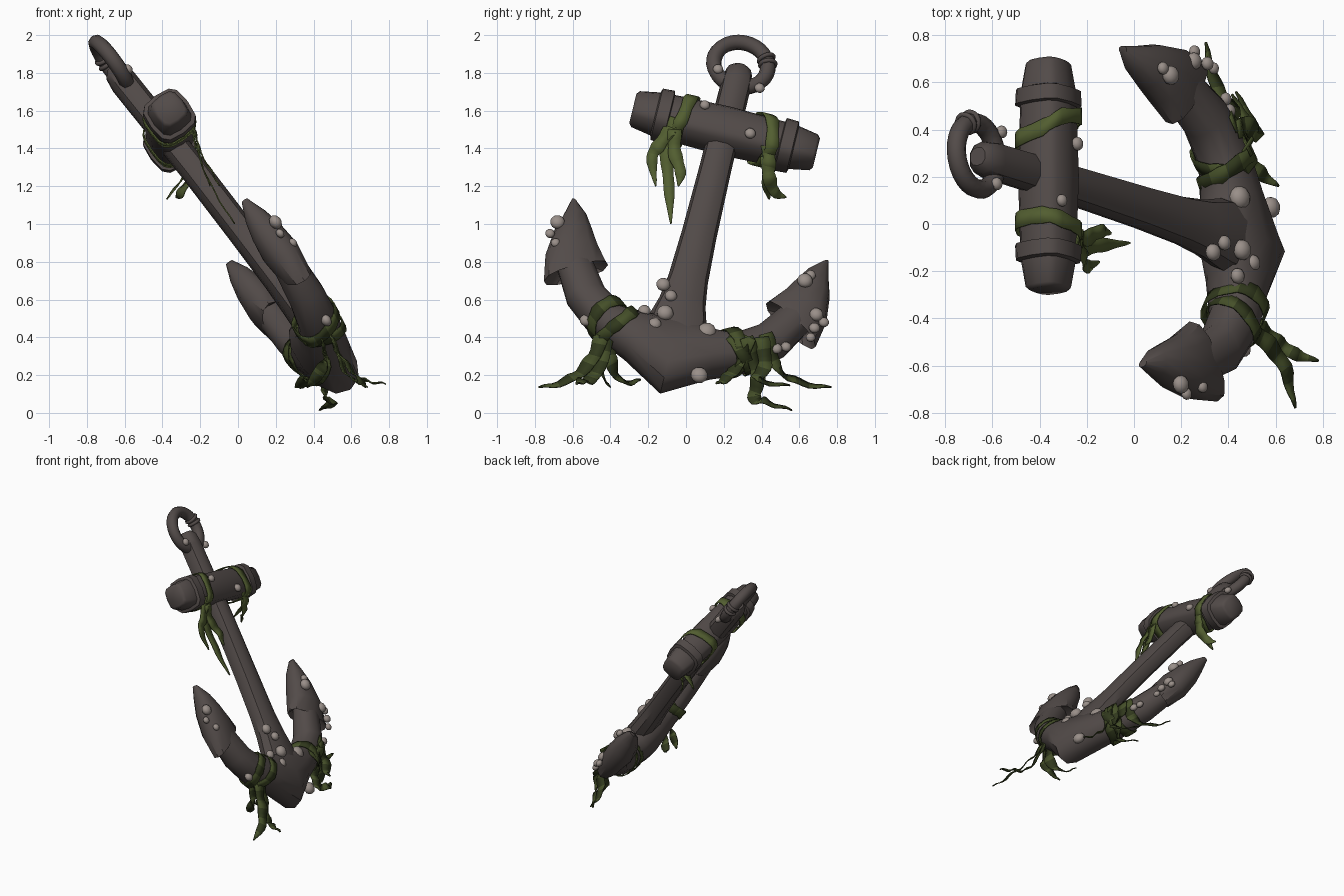
import bpy, bmesh, math
from math import sin, cos, pi, copysign
from mathutils import Vector, Matrix

cube = bpy.data.objects.get("Cube")
if cube:
    bpy.data.objects.remove(cube)

# Leaning frame: ACROSS along the stock, FACE out of the upper side, UP along the shank
ORIGIN = Vector((0.56, -0.12, 0.17))
UP = Vector((-0.589, 0.193, 0.787)).normalized()
ACROSS = Vector((0, 0.972, -0.236)).normalized()
FACE = ACROSS.cross(UP).normalized()


def place(s, t, n=0.0):
    return ORIGIN + ACROSS * s + UP * t + FACE * n


def material(name, color):
    m = bpy.data.materials.new(name)
    m.use_nodes = True
    m.diffuse_color = (*color, 1)
    bsdf = m.node_tree.nodes["Principled BSDF"]
    bsdf.inputs["Base Color"].default_value = (*color, 1)
    bsdf.inputs["Roughness"].default_value = 0.9
    return m


IRON = [material("dark iron", (0.085, 0.07, 0.066))]
SHELL = [material("barnacle grey", (0.32, 0.275, 0.25))]
WEED = [material("weed green", (0.085, 0.112, 0.03))]
STRIPED = [material("mid weed green", (0.06, 0.08, 0.022)),
           material("dark weed green", (0.03, 0.04, 0.012))]


def finish(bm, name, mats, angle=40, thickness=0.0):
    bmesh.ops.recalc_face_normals(bm, faces=bm.faces)
    mesh = bpy.data.meshes.new(name)
    bm.to_mesh(mesh)
    bm.free()
    for m in mats:
        mesh.materials.append(m)
    ob = bpy.data.objects.new(name, mesh)
    bpy.context.collection.objects.link(ob)
    if thickness:
        mod = ob.modifiers.new("thickness", 'SOLIDIFY')
        mod.thickness, mod.offset = thickness, 0
    bpy.ops.object.select_all(action='DESELECT')
    ob.select_set(True)
    bpy.context.view_layer.objects.active = ob
    bpy.ops.object.shade_smooth_by_angle(angle=math.radians(angle))


def section(centre, a, b, count=12, power=0.85):
    """Rounded outline with half axes a and b."""
    def bend(v):
        return copysign(abs(v) ** power, v)
    return [centre + a * bend(cos(i * 2 * pi / count)) + b * bend(sin(i * 2 * pi / count))
            for i in range(count)]


def loft(name, rings, angle=40):
    bm = bmesh.new()
    loops = [[bm.verts.new(p) for p in ring] for ring in rings]
    for low, high in zip(loops, loops[1:]):
        for i in range(len(low)):
            j = (i + 1) % len(low)
            bm.faces.new((low[i], low[j], high[j], high[i]))
    bm.faces.new(loops[0])
    bm.faces.new(loops[-1])
    finish(bm, name, IRON, angle)


# Arms and arrow-shaped flukes: inner edge, outer edge, half depth; mirrored about the crown
ARM = [((0, .42), (0, -.06), .135), ((.156, .375), (.235, .11), .125),
       ((.29, .375), (.44, .215), .11), ((.41, .47), (.6, .37), .1),
       ((.525, .66), (.685, .55), .085), ((.43, .65), (.74, .45), .08),
       ((.50, .74), (.765, .62), .1), ((.55, .83), (.75, .79), .085),
       ((.6, .92), (.722, .9), .06), ((.67, 1.0), (.70, 1.01), .02)]


def arm_axes(row, side):
    inner, outer, depth = row
    a, b = place(side * inner[0], inner[1]), place(side * outer[0], outer[1])
    # the arms are slightly twisted about the shank
    reach = (inner[0] + outer[0]) / 2
    twist = (FACE - UP * 0.72) * reach * (0.03 - 0.05 * side)
    return (a + b) / 2 + twist, (a - b) / 2, FACE * depth


arm_rings = [section(*arm_axes(r, -1)) for r in reversed(ARM)]
arm_rings += [section(*arm_axes(r, 1)) for r in ARM[1:]]
loft("arms_and_flukes", arm_rings, angle=38)

# Shank, flaring into the crown, with a rounded head: height, half width, half depth, offset
SHANK = [(.2, .17, .09, .03), (.38, .155, .085, .04), (.5, .125, .08, .04), (.65, .107, .075, .04),
         (.95, .094, .075, .04), (1.4, .085, .075, .035), (2.0, .08, .075, .015),
         (2.07, .07, .065, .015), (2.1, .04, .04, .015)]
loft("shank", [section(place(0, t, n), ACROSS * w, FACE * d, 10) for t, w, d, n in SHANK])

# Stock with tapered ends and a raised band near each end
STOCK_T, STOCK_N = 1.645, 0.055


def stock_ring(s, size):
    return section(place(s, STOCK_T, STOCK_N), UP * size, FACE * size * 0.95, 12, 0.6)


loft("stock", [stock_ring(s, r) for s, r in
               [(-.5, .072), (-.485, .088), (-.36, .108), (0, .118),
                (.36, .108), (.485, .088), (.5, .072)]], angle=45)
for side, label in ((1, "left"), (-1, "right")):
    loft("stock_band_" + label, [stock_ring(side * s, r) for s, r in
                                 [(.3, .11), (.305, .129), (.37, .126), (.378, .102)]])


# Shackle ring and its two small collars
def torus(name, centre, axis, major, minor):
    spin = axis.to_track_quat('Z', 'Y').to_matrix().to_4x4()
    bpy.ops.mesh.primitive_torus_add(major_segments=28, minor_segments=8,
                                     major_radius=major, minor_radius=minor)
    ob = bpy.context.object
    ob.name = name
    ob.matrix_world = Matrix.Translation(centre) @ spin
    ob.data.materials.append(IRON[0])
    bpy.ops.object.shade_smooth_by_angle(angle=math.radians(50))


RING_T, RING_N, RING_R = 2.115, 0.02, 0.145
torus("shackle_ring", place(0, RING_T, RING_N), FACE, RING_R, 0.041)
for k, ang in enumerate((0.3, 0.55)):
    spot = place(RING_R * cos(ang), RING_T + RING_R * sin(ang), RING_N)
    torus("ring_collar_%d" % k, spot, UP * cos(ang) - ACROSS * sin(ang), 0.04, 0.012)


def ribbon(name, pairs, mats, closed=False):
    """Thin strip through pairs of edge points, its colours alternating along it."""
    bm = bmesh.new()
    rows = [[bm.verts.new(p) for p in pair] for pair in pairs]
    following = rows[1:] + rows[:1] if closed else rows[1:]
    for i, ((p, q), (r, t)) in enumerate(zip(rows, following)):
        bm.faces.new((p, q, t, r)).material_index = i // 2 % len(mats)
    finish(bm, name, mats, thickness=0.007)


# Weed straps wrapped round a part, slanted along its two cross axes
def strap(name, centre, a, b, width, skew_a, skew_b, mats, power=0.85):
    pairs = []
    for i, p in enumerate(section(centre, a, b, 20, power)):
        turn = i * pi / 10
        p = p + width * (skew_a * cos(turn) + skew_b * sin(turn))
        size = width * (1 + 0.12 * sin(i * 2.1))
        pairs.append((p - size, p + size))
    ribbon(name, pairs, mats, closed=True)


for label, s, skew_a, skew_b in (("right", -.225, .7, 0), ("left", .205, -1.2, 1.2)):
    strap("stock_weed_" + label, place(s, STOCK_T, STOCK_N), UP * .125, FACE * .119,
          ACROSS * .034, skew_a, skew_b, WEED, 0.6)
for side, label in ((1, "left"), (-1, "right")):
    for k, (mix, skew) in enumerate(((.65, 1.1), (.95, -1.2))):
        lo, hi = arm_axes(ARM[1], side), arm_axes(ARM[2], side)
        c, a, b = [u.lerp(v, mix) for u, v in zip(lo, hi)]
        strap("arm_weed_%s_%d" % (label, k), c, a * 1.06, b * 1.08,
              a.cross(b).normalized() * .034, 0, skew, STRIPED)


# Loose weed strands: smoothed, rippled and tapered ribbons
def strand(name, points, width, ripple, face, mats):
    pts = [Vector(p) for p in points]
    pts = [pts[0] * 2 - pts[1]] + pts + [pts[-1] * 2 - pts[-2]]
    path = []
    for p, q, r, t in zip(pts, pts[1:], pts[2:], pts[3:]):
        for k in range(5):
            u = k / 5
            path.append((q * 2 + (r - p) * u + (p * 2 - q * 5 + r * 4 - t) * u * u
                         + (q * 3 - p - r * 3 + t) * u ** 3) / 2)
    path.append(pts[-2])
    pairs = []
    last = len(path) - 1
    for i, p in enumerate(path):
        along = path[min(i + 1, last)] - path[max(i - 1, 0)]
        side = along.cross(face).normalized()
        size = width * (1 - (i / last) ** 4 * 0.9) * (1 + 0.1 * sin(i * 1.3))
        p = p + face * ripple * sin(i * 1.4)
        pairs.append((p - side * size, p + side * size))
    ribbon(name, pairs, mats)


STOCK_STRANDS = [
    [(-.24, -.05, 1.56), (-.22, -.1, 1.4), (-.14, -.09, 1.2), (-.02, -.08, 1.0)],
    [(-.24, -.07, 1.52), (-.21, -.14, 1.42), (-.2, -.18, 1.35), (-.15, -.16, 1.2)],
    [(-.23, -.06, 1.5), (-.2, -.06, 1.38), (-.14, -.03, 1.28), (-.1, -.04, 1.2)],
    [(-.26, .43, 1.46), (-.24, .44, 1.33), (-.31, .43, 1.22), (-.38, .44, 1.13)],
    [(-.25, .43, 1.36), (-.25, .44, 1.25), (-.3, .47, 1.17), (-.33, .53, 1.14)]]
ARM_STRANDS = [
    [(.49, -.41, .48), (.53, -.44, .3), (.6, -.5, .18), (.68, -.55, .17), (.78, -.58, .15)],
    [(.48, -.44, .42), (.56, -.5, .28), (.64, -.61, .18), (.68, -.78, .13)],
    [(.44, -.41, .45), (.47, -.4, .28), (.42, -.34, .17), (.34, -.24, .17)],
    [(.44, -.45, .4), (.46, -.46, .28), (.42, -.44, .2), (.36, -.4, .13)],
    [(.48, .32, .4), (.47, .38, .2), (.46, .36, .08), (.5, .42, .06), (.43, .56, .012)],
    [(.42, .42, .42), (.42, .48, .25), (.35, .58, .17), (.3, .77, .13)],
    [(.48, .34, .4), (.48, .28, .27), (.53, .22, .19), (.61, .16, .15)],
    [(.44, .4, .4), (.48, .42, .25), (.52, .38, .18), (.41, .55, .14)]]
for k, pts in enumerate(STOCK_STRANDS):
    strand("stock_strand_%d" % k, pts, 0.035, 0.003, Vector((1, 0, .4)), WEED)
for k, pts in enumerate(ARM_STRANDS):
    strand("arm_strand_%d" % k, pts, 0.038, 0.007, Vector((.7, 0, 1)), STRIPED)

# Barnacles: y, z, height off the middle plane, radius
BARNACLES = [(-.12, .68, .11, .038), (-.08, .62, .12, .033), (-.11, .53, .125, .045),
             (-.22, .54, .1, .034), (-.165, .47, .12, .036), (.11, .43, .09, .052),
             (.07, .2, .06, .046), (-.68, 1.01, .11, .04), (-.72, .95, .09, .026),
             (-.69, .9, .12, .026), (-.53, .49, .05, .034), (.63, .7, .08, .042),
             (.66, .73, .075, .028), (.69, .52, .065, .038), (.73, .48, .05, .028),
             (.68, .45, .07, .03), (.66, .4, .06, .026), (.48, .34, .055, .03),
             (.53, .35, .055, .028), (.1, 1.63, .165, .027), (.34, 1.48, .165, .03),
             (.17, 1.82, .06, .028), (.39, 1.72, .05, .028)]
for k, (y, z, n, r) in enumerate(BARNACLES):
    dy, dz = y - ORIGIN.y - FACE.y * n, z - ORIGIN.z - FACE.z * n
    det = ACROSS.y * UP.z - ACROSS.z * UP.y
    spot = place((dy * UP.z - dz * UP.y) / det, (dz * ACROSS.y - dy * ACROSS.z) / det, n)
    bm = bmesh.new()
    bmesh.ops.create_icosphere(bm, subdivisions=2, radius=r)
    turn = FACE.to_track_quat('Z', 'Y').to_matrix().to_4x4()
    bm.transform(Matrix.Translation(spot) @ turn @ Matrix.Diagonal((1, 1, 0.8, 1)))
    finish(bm, "barnacle_%d" % k, SHELL)
